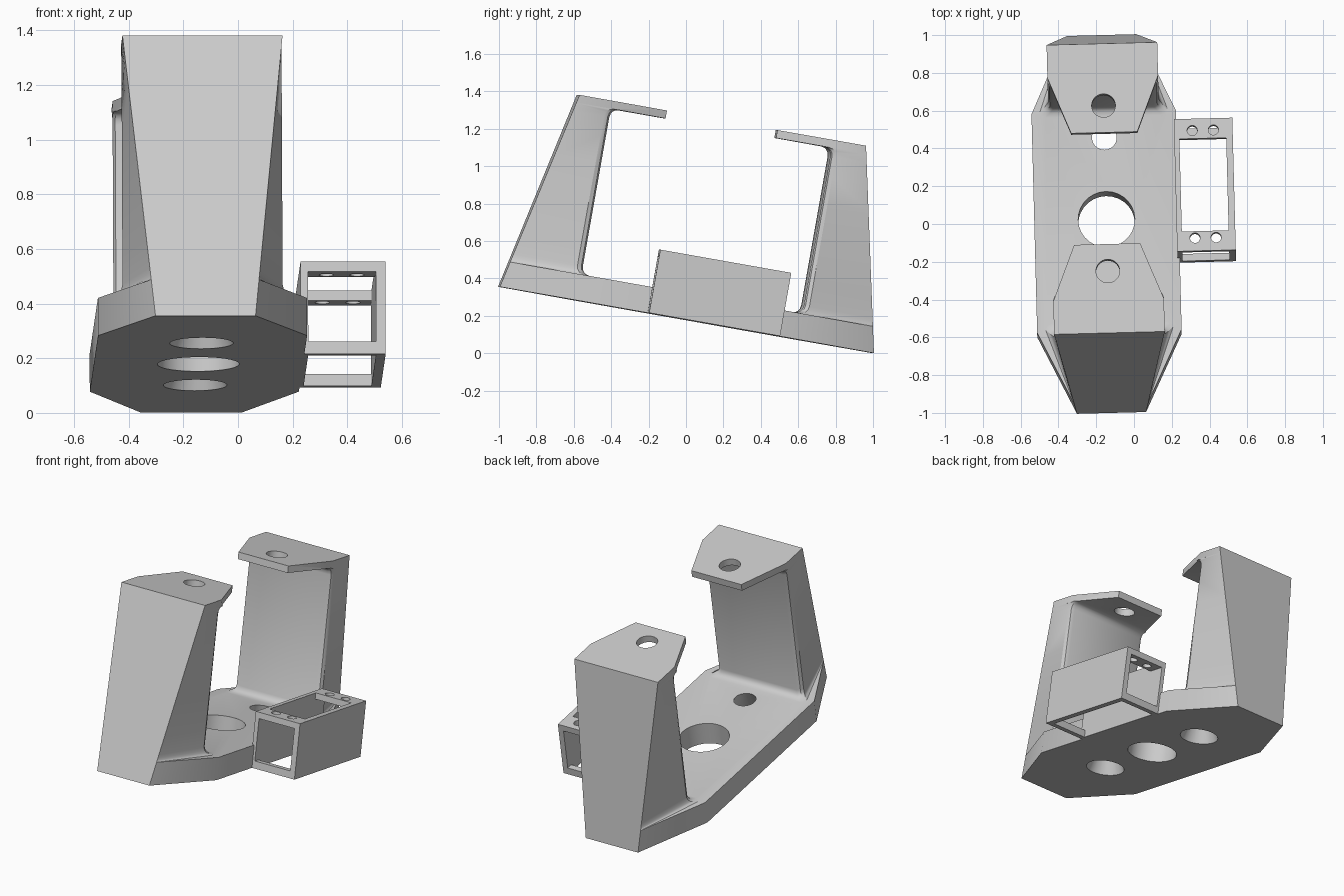
import bpy, bmesh, math
from mathutils import Matrix

cube = bpy.data.objects.get("Cube")
if cube:
    bpy.data.objects.remove(cube, do_unlink=True)

grey = bpy.data.materials.new("light_grey")
grey.use_nodes = True
grey.diffuse_color = (0.6, 0.6, 0.6, 1)
grey.node_tree.nodes["Principled BSDF"].inputs["Base Color"].default_value = (0.6, 0.6, 0.6, 1)

# Resting pose: the whole mount leans back and is turned slightly
POSE = (Matrix.Translation((-0.145, 0, 0.178)) @ Matrix.Rotation(math.radians(1.5), 4, 'Z')
        @ Matrix.Rotation(math.radians(-10.05), 4, 'X'))

BASE_T, TOP, SHELF_T = 0.14, 1.084, 0.043
END, INNER, HALF = 1.016, 0.60, 0.293


def finish(name, bm):
    bmesh.ops.recalc_face_normals(bm, faces=bm.faces)
    mesh = bpy.data.meshes.new(name)
    bm.to_mesh(mesh)
    bm.free()
    mesh.materials.append(grey)
    ob = bpy.data.objects.new(name, mesh)
    bpy.context.collection.objects.link(ob)
    return ob


def loft(name, sections):
    """Skin a stack of (height, outline) sections and cap both ends."""
    bm = bmesh.new()
    rings = [[bm.verts.new((x, y, z)) for x, y in pts] for z, pts in sections]
    for a, b in zip(rings, rings[1:]):
        for i in range(len(a)):
            j = (i + 1) % len(a)
            bm.faces.new((a[i], a[j], b[j], b[i]))
    bm.faces.new(rings[0])
    bm.faces.new(rings[-1])
    return finish(name, bm)


def block(name, x, y, z):
    return loft(name, [(h, [(x[0], y[0]), (x[1], y[0]), (x[1], y[1]), (x[0], y[1])]) for h in z])


def hole(x, y, z, r_low, r_high):
    ring = [(math.cos(math.tau * k / 28), math.sin(math.tau * k / 28)) for k in range(28)]
    return loft("hole_cutter", [(h, [(x + r * c, y + r * s) for c, s in ring])
                                for h, r in zip(z, (r_low, r_high))])


def combine(ob, other, operation):
    mod = ob.modifiers.new("join", 'BOOLEAN')
    mod.operation, mod.solver, mod.object = operation, 'EXACT', other
    bpy.context.view_layer.objects.active = ob
    bpy.ops.object.modifier_apply(modifier=mod.name)
    bpy.data.objects.remove(other, do_unlink=True)


def outer(z):
    """Half width and distance of the sloping outer face at a height."""
    t = z / TOP
    return 0.183 + (HALF - 0.183) * t, END - 0.238 * t


def mirrored(half, s):
    return [(x, s * y) for x, y in half] + [(-x, s * y) for x, y in reversed(half)]


# Base plate with tapered ends
def base_outline(z):
    h, e = outer(z)
    return [(h, -e), (0.3825, -0.60), (0.3825, 0.575), (h, e),
            (-h, e), (-0.3825, 0.575), (-0.3825, -0.60), (-h, -e)]


frame = loft("cradle_frame", [(z, base_outline(z)) for z in (0, BASE_T)])


# Uprights: flared foot, rounded inner corners, filleted under the shelf
def upright_section(z, s):
    h, e = outer(z)
    def fillet(d, r=0.045):
        return r - math.sqrt(r * r - (r - d) ** 2) if d < r else 0
    foot, head = fillet(z - BASE_T), fillet(TOP - SHELF_T - z)
    w, v, c = HALF + foot, INNER - foot - head, 0.03
    return z, mirrored([(h, e), (w, v + c), (w - c * 0.3, v + c * 0.3), (w - c, v)], s)


def shelf_section(z, s):
    h, e = outer(z)
    return z, mirrored([(h, e), (HALF, INNER), (0.175, 0.30)], s)


low, high = BASE_T, TOP - SHELF_T
steps = [0, 0.005, 0.013, 0.025, 0.045]
heights = ([low + d for d in steps] + [low + (high - low) * k / 6 for k in range(1, 6)]
           + [high - d for d in reversed(steps)])
for s in (-1, 1):
    combine(frame, loft("upright", [upright_section(z, s) for z in heights]), 'UNION')
    combine(frame, loft("shelf", [shelf_section(z, s) for z in (high, TOP)]), 'UNION')

# Centre hole, countersunk base holes and shelf holes
combine(frame, hole(0, 0, (-0.01, BASE_T + 0.01), 0.15, 0.15), 'DIFFERENCE')
for s in (-1, 1):
    combine(frame, hole(0, s * 0.44, (-0.01, BASE_T + 0.01), 0.12, 0.062), 'DIFFERENCE')
    combine(frame, hole(0, s * 0.445, (high - 0.02, TOP + 0.02), 0.063, 0.063), 'DIFFERENCE')

# Open side box with windows on both ends, top and underside
box = block("side_box", (0.37, 0.68), (-0.218, 0.493), (0, 0.343))
combine(box, block("cutter", (0.397, 0.645), (-0.18, 0.455), (-0.1, 0.305)), 'DIFFERENCE')
combine(box, block("cutter", (0.397, 0.645), (-0.3, 0.6), (0.045, 0.305)), 'DIFFERENCE')
combine(box, block("cutter", (0.397, 0.645), (-0.112, 0.386), (0.2, 0.5)), 'DIFFERENCE')
for x in (0.466, 0.578):
    for y in (-0.148, 0.43):
        combine(box, hole(x, y, (0.28, 0.37), 0.027, 0.027), 'DIFFERENCE')

# Clean flat areas, pose and shade
for ob in (frame, box):
    bm = bmesh.new()
    bm.from_mesh(ob.data)
    bmesh.ops.remove_doubles(bm, verts=bm.verts, dist=0.0005)
    bmesh.ops.dissolve_limit(bm, angle_limit=0.01, verts=bm.verts, edges=bm.edges)
    bm.transform(POSE)
    bm.to_mesh(ob.data)
    bm.free()
    bpy.ops.object.select_all(action='DESELECT')
    ob.select_set(True)
    bpy.context.view_layer.objects.active = ob
    bpy.ops.object.shade_smooth_by_angle(angle=math.radians(30))
